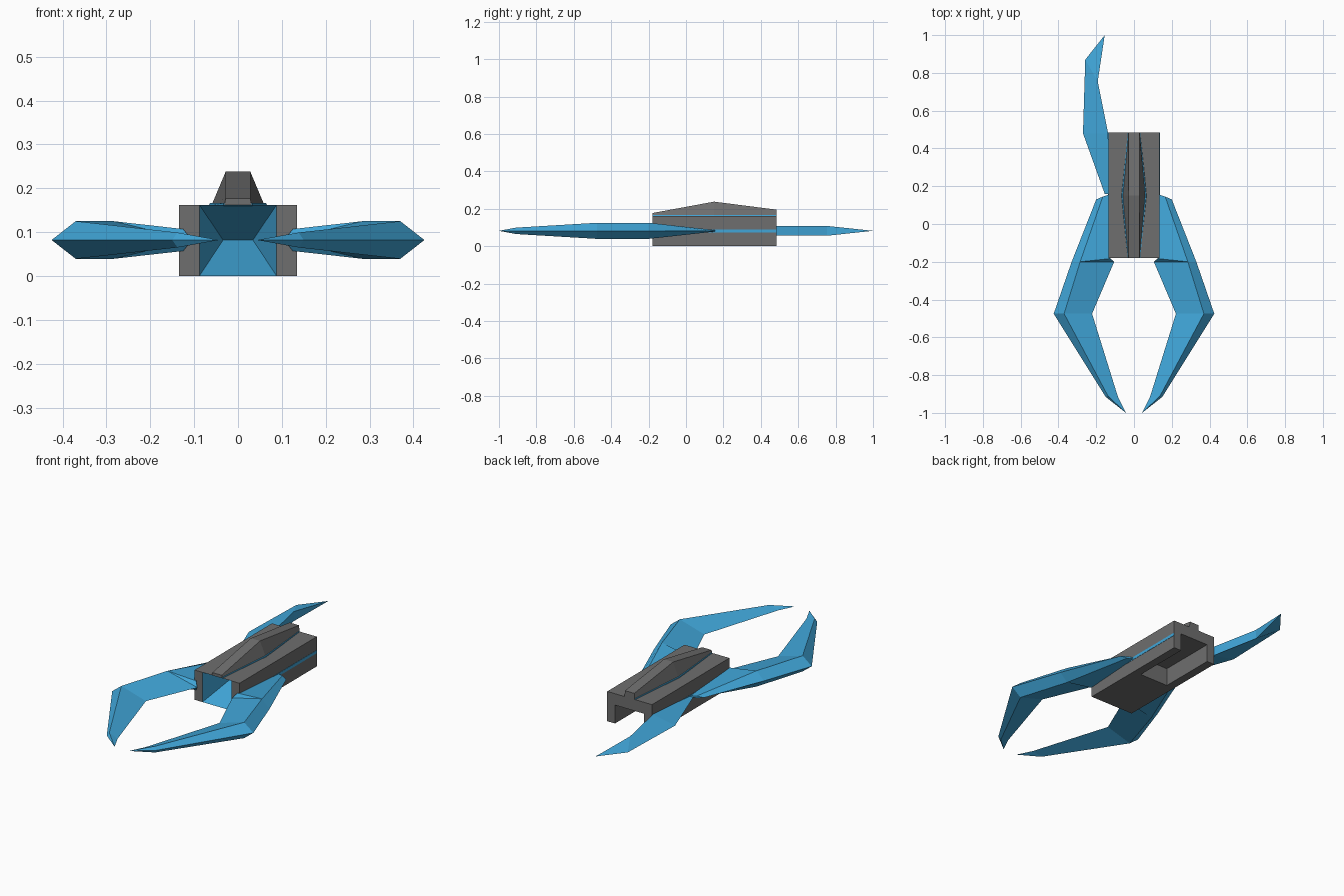
import bpy, bmesh

cube = bpy.data.objects.get("Cube")
if cube:
    bpy.data.objects.remove(cube, do_unlink=True)


def material(name, rgb):
    m = bpy.data.materials.new(name)
    m.use_nodes = True
    m.diffuse_color = (*rgb, 1)
    bsdf = next(n for n in m.node_tree.nodes if n.type == 'BSDF_PRINCIPLED')
    bsdf.inputs["Base Color"].default_value = (*rgb, 1)
    return m


GREY = material("hull grey", (0.156, 0.156, 0.156))
BLUE = material("bright blue", (0.052, 0.38, 0.69))
ZC = 0.082                       # height of the horizontal mid-plane


def finish(name, bm, *mats):
    bmesh.ops.remove_doubles(bm, verts=bm.verts, dist=1e-5)
    bmesh.ops.recalc_face_normals(bm, faces=bm.faces)
    mesh = bpy.data.meshes.new(name)
    bm.to_mesh(mesh)
    bm.free()
    for m in mats:
        mesh.materials.append(m)
    ob = bpy.data.objects.new(name, mesh)
    bpy.context.collection.objects.link(ob)
    return ob


def loft(name, rings, mat):
    """Skin a list of equally long point rings and cap both ends."""
    bm = bmesh.new()
    loops = [[bm.verts.new(p) for p in r] for r in rings]
    n = len(rings[0])
    for a, b in zip(loops, loops[1:]):
        for i in range(n):
            j = (i + 1) % n
            bm.faces.new((a[i], a[j], b[j], b[i]))
    bm.faces.new(loops[0])
    bm.faces.new(loops[-1])
    bmesh.ops.dissolve_degenerate(bm, dist=1e-5, edges=bm.edges)
    return finish(name, bm, mat)


def box(name, x0, x1, y0, y1, z0, z1, mat):
    ring = lambda y: [(x0, y, z0), (x1, y, z0), (x1, y, z1), (x0, y, z1)]
    return loft(name, [ring(y0), ring(y1)], mat)


# Hull: two side rails and a roof over the open rear channel
FRONT, BACK, TOP = -0.18, 0.485, 0.162
for side, s in (("left", 1), ("right", -1)):
    xs = sorted((s * 0.088, s * 0.135))
    box(side + "_rail", *xs, FRONT, BACK, 0, TOP, GREY)
    xs = sorted((s * 0.13, s * 0.1365))
    box(side + "_side_stripe", *xs, 0.1, BACK - 0.001, 0.073, 0.089, BLUE)
box("rear_roof", -0.088, 0.088, 0.16, BACK, 0.10, TOP, GREY)

# Middle block whose front sinks into a blue wedge-shaped intake
bm = bmesh.new()
corners = [(-0.088, 0), (0.088, 0), (0.088, TOP), (-0.088, TOP)]
f = [bm.verts.new((x, FRONT, z)) for x, z in corners]
b = [bm.verts.new((x, 0.16, z)) for x, z in corners]
l, r = (bm.verts.new((x, 0.02, ZC)) for x in (-0.034, 0.034))
for i in range(4):
    j = (i + 1) % 4
    bm.faces.new((f[i], f[j], b[j], b[i]))
bm.faces.new(b)
for vs in ((f[0], f[1], r, l), (f[1], f[2], r), (f[2], f[3], l, r), (f[3], f[0], l)):
    bm.faces.new(vs).material_index = 1
finish("intake_block", bm, GREY, BLUE)


# Tapered spine on the roof, with a thin blue sill showing along its foot
def spine_ring(y, base, top, z0, z1):
    return [(-base, y, z0), (base, y, z0), (top, y, z1), (-top, y, z1)]


loft("spine", [spine_ring(FRONT, 0.031, 0.028, TOP, 0.177),
               spine_ring(0.15, 0.060, 0.028, TOP, 0.238),
               spine_ring(BACK, 0.031, 0.028, TOP, 0.195)], GREY)
loft("spine_sill", [spine_ring(FRONT + 0.002, 0.033, 0.033, TOP - 0.002, 0.166),
                    spine_ring(0.15, 0.067, 0.064, TOP - 0.002, 0.166),
                    spine_ring(BACK - 0.002, 0.033, 0.033, TOP - 0.002, 0.166)], BLUE)


# Pincers: outer edge, ridge and inner edge, symmetric about the mid-plane
def claw_ring(s, outer, ridge, inner):
    (ox, oy), (rx, ry, rh), (ix, iy, ih) = outer, ridge, inner
    return [(s * ox, oy, ZC), (s * rx, ry, ZC + rh), (s * ix, iy, ZC + ih),
            (s * ix, iy, ZC - ih), (s * rx, ry, ZC - rh)]


CLAW = [((0.20, 0.13), (0.165, 0.145, 0.005), (0.12, 0.16, 0.003)),
        ((0.33, -0.2), (0.285, -0.2, 0.043), (0.125, -0.183, 0.025)),
        ((0.33, -0.2), (0.285, -0.2, 0.043), (0.105, -0.2, 0.0)),
        ((0.425, -0.475), (0.37, -0.475, 0.043), (0.222, -0.475, 0.0)),
        ((0.15, -0.915), (0.138, -0.91, 0.017), (0.085, -0.915, 0.0)),
        ((0.043, -1.0), (0.043, -1.0, 0.0), (0.043, -1.0, 0.0))]
for side, s in (("left", 1), ("right", -1)):
    loft(side + "_pincer", [claw_ring(s, *c) for c in CLAW], BLUE)

# Single rear blade: sharp outer edge, upright inner face
BLADE = [((-0.155, 0.16), (-0.13, 0.16), 0.003),
         ((-0.27, 0.48), (-0.137, 0.48), 0.026),
         ((-0.258, 0.87), (-0.192, 0.755), 0.026),
         ((-0.155, 1.0), (-0.155, 1.0), 0.0)]
loft("rear_blade", [[(*o, ZC), (*i, ZC + h), (*i, ZC - h)] for o, i, h in BLADE], BLUE)
